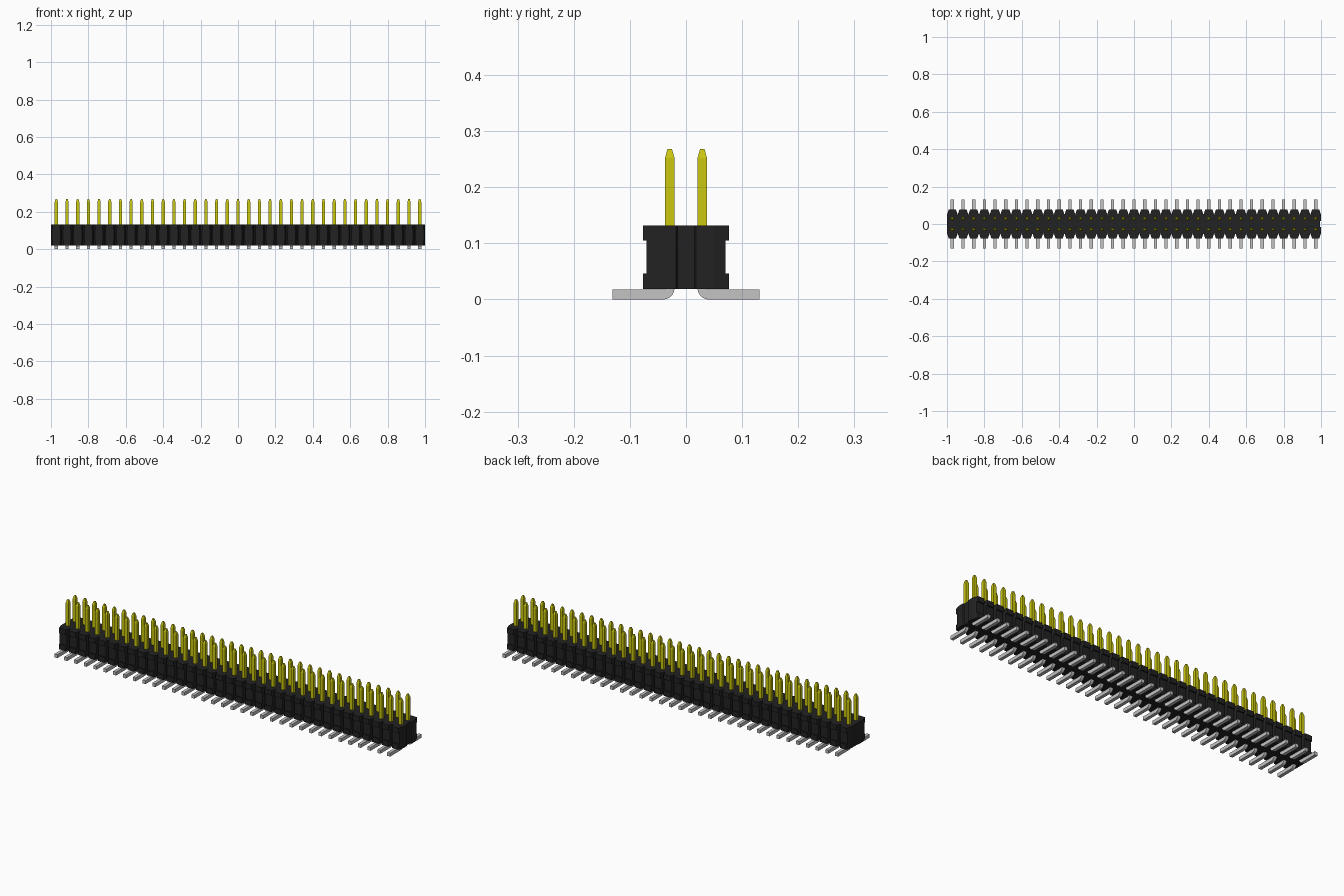
import bpy, bmesh, math

cube = bpy.data.objects.get("Cube")
if cube:
    bpy.data.objects.remove(cube)

COUNT = 35
PITCH = 2 / COUNT
PIN_Y, PIN_HALF = 0.029, 0.0085
FIRST_X = -1 + PITCH / 2


def material(name, rgb):
    mat = bpy.data.materials.new(name)
    mat.use_nodes = True
    mat.diffuse_color = (*rgb, 1)
    mat.node_tree.nodes["Principled BSDF"].inputs["Base Color"].default_value = (*rgb, 1)
    return mat


black = material("black plastic", (0.016, 0.016, 0.016))
gold = material("gold plating", (0.6, 0.58, 0.005))
tin = material("tin plating", (0.55, 0.55, 0.55))


def finish(name, bm, mat):
    bmesh.ops.recalc_face_normals(bm, faces=bm.faces)
    mesh = bpy.data.meshes.new(name)
    bm.to_mesh(mesh)
    bm.free()
    mesh.materials.append(mat)
    obj = bpy.data.objects.new(name, mesh)
    bpy.context.collection.objects.link(obj)
    return obj


def extrude_outline(bm, points, offset):
    face = bm.faces.new([bm.verts.new(p) for p in points])
    result = bmesh.ops.extrude_face_region(bm, geom=[face])
    moved = [v for v in result["geom"] if isinstance(v, bmesh.types.BMVert)]
    bmesh.ops.translate(bm, verts=moved, vec=offset)


def repeat(obj):
    array = obj.modifiers.new("row", 'ARRAY')
    array.count = COUNT
    array.use_relative_offset = False
    array.use_constant_offset = True
    array.constant_offset_displace = (PITCH, 0, 0)


def body_outline(outer):
    # scalloped long edge, one chamfered block per position
    inner, chamfer = 0.05, 0.009 * (outer - 0.05) / 0.027
    edge = []
    for i in range(COUNT):
        x = -1 + i * PITCH
        edge += [(x, inner), (x + chamfer, outer), (x + PITCH - chamfer, outer)]
    edge.append((1, inner))
    # shallow slot in the right-hand end
    slot = [(1, 0.018), (0.994, 0.015), (0.994, -0.015), (1, -0.018)]
    return edge + slot + [(x, -y) for x, y in reversed(edge)]


# Housing: lower flange, waist, upper flange
bm = bmesh.new()
for low, high, outer in ((0.019, 0.046, 0.077), (0.046, 0.105, 0.07), (0.105, 0.132, 0.077)):
    extrude_outline(bm, [(x, y, low) for x, y in body_outline(outer)], (0, 0, high - low))
finish("housing", bm, black)

for side, label in ((-1, "front"), (1, "back")):
    # Square pins with tapered tips
    bm = bmesh.new()
    rings = []
    for z, half in ((0.125, PIN_HALF), (0.252, PIN_HALF), (0.268, 0.004)):
        rings.append([bm.verts.new((FIRST_X + sx * half, side * PIN_Y + sy * half, z))
                      for sx, sy in ((-1, -1), (1, -1), (1, 1), (-1, 1))])
    for a, b in zip(rings, rings[1:]):
        for i in range(4):
            j = (i + 1) % 4
            bm.faces.new((a[i], a[j], b[j], b[i]))
    bm.faces.new(rings[0])
    bm.faces.new(rings[-1])
    repeat(finish(label + "_pins", bm, gold))

    # Solder feet bent outward below the housing
    near, radius, top = PIN_Y - PIN_HALF, 0.02, 0.018
    profile = [(0.131, 0), (0.131, top), (PIN_Y + PIN_HALF, top),
               (PIN_Y + PIN_HALF, 0.025), (near, 0.025)]
    for i in range(7):
        a = math.pi / 2 * i / 6
        profile.append((near + radius * (1 - math.cos(a)), radius * (1 - math.sin(a))))
    bm = bmesh.new()
    extrude_outline(bm, [(FIRST_X - PIN_HALF, side * y, z) for y, z in profile],
                    (2 * PIN_HALF, 0, 0))
    repeat(finish(label + "_feet", bm, tin))
